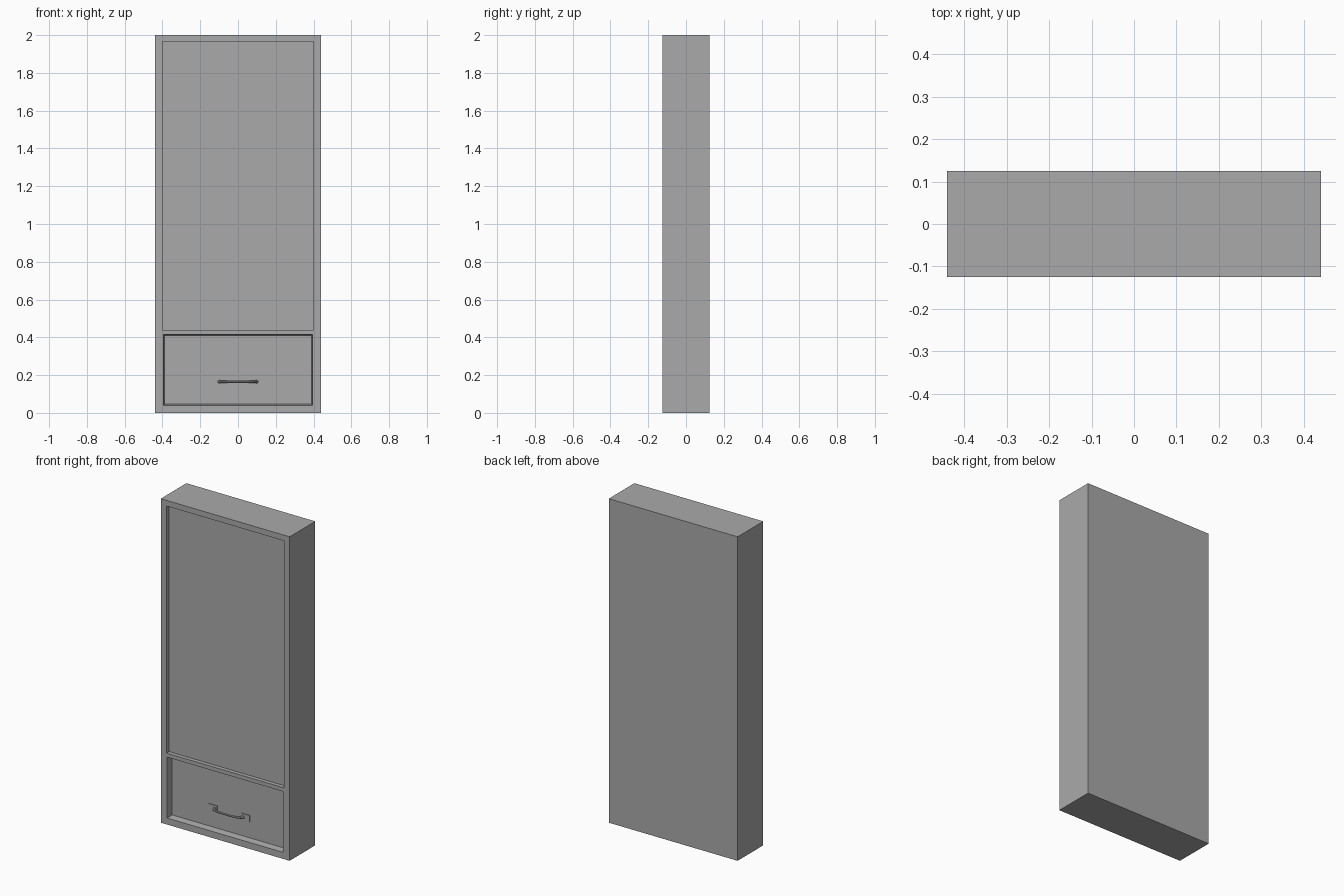
import bpy
import math

cube = bpy.data.objects.get("Cube")
if cube:
    bpy.data.objects.remove(cube, do_unlink=True)

FRONT = -0.125       # front plane of the cabinet
DRAWER_Y = -0.085    # face of the recessed drawer
HANDLE_Z = 0.165

grey = bpy.data.materials.new("plain grey")
grey.use_nodes = True
colour = (0.4, 0.4, 0.4, 1)
grey.diffuse_color = colour
grey.node_tree.nodes["Principled BSDF"].inputs["Base Color"].default_value = colour


def box(name, x, y, z, taper=0.0):
    """Box from (min, max) ranges; taper shrinks its rear face."""
    bpy.ops.mesh.primitive_cube_add(size=2)
    ob = bpy.context.object
    ob.name = name
    for v in ob.data.vertices:
        side = [1 if c > 0 else 0 for c in v.co]
        inset = taper * side[1]
        v.co = (x[side[0]] - inset * (2 * side[0] - 1), y[side[1]],
                z[side[2]] - inset * (2 * side[2] - 1))
    ob.data.materials.append(grey)
    return ob


def carve(target, cutter):
    """Cut a recess and discard the cutter."""
    cutter.hide_render = True
    mod = target.modifiers.new("recess", 'BOOLEAN')
    mod.operation = 'DIFFERENCE'
    mod.solver = 'EXACT'
    mod.object = cutter
    bpy.context.view_layer.objects.active = target
    bpy.ops.object.modifier_apply(modifier=mod.name)
    bpy.data.objects.remove(cutter, do_unlink=True)


# Cabinet with a shallow upper panel and a deeper drawer recess
cabinet = box("cabinet", (-0.44, 0.44), (FRONT, 0.125), (0, 2))
carve(cabinet, box("panel_cutter", (-0.4, 0.4), (-0.2, -0.1), (0.44, 1.965)))
drawer = box("drawer_cutter", (-0.396, 0.396), (FRONT, DRAWER_Y), (0.04, 0.416), 0.006)
for v in drawer.data.vertices:      # push the mouth slightly past the front
    if v.co.y < -0.12:
        v.co.y -= 0.002
carve(cabinet, drawer)

# Thin mounting plates
for side, x in (("right", -0.11), ("left", 0.11)):
    box(side + "_handle_plate", (x - 0.03, x + 0.03), (DRAWER_Y - 0.004, DRAWER_Y + 0.002),
        (HANDLE_Z - 0.02, HANDLE_Z + 0.02))

# Bowed bar, thicker at its ends
curve = bpy.data.curves.new("handle_bar", 'CURVE')
curve.dimensions = '3D'
curve.bevel_depth = 0.006
curve.bevel_resolution = 2
curve.use_fill_caps = True
spline = curve.splines.new('POLY')
steps = 16
spline.points.add(steps)
for i, p in enumerate(spline.points):
    t = 2 * i / steps - 1
    bow = 0.032 * math.sqrt(max(0, 1 - t ** 4))
    p.co = (0.1 * t, DRAWER_Y - bow, HANDLE_Z, 1)
    p.radius = 1 + 0.5 * t ** 8
bar = bpy.data.objects.new("handle_bar", curve)
bpy.context.collection.objects.link(bar)
curve.materials.append(grey)
bpy.ops.object.select_all(action='DESELECT')
bar.select_set(True)
bpy.context.view_layer.objects.active = bar
bpy.ops.object.convert(target='MESH')
bpy.ops.object.shade_smooth_by_angle()
